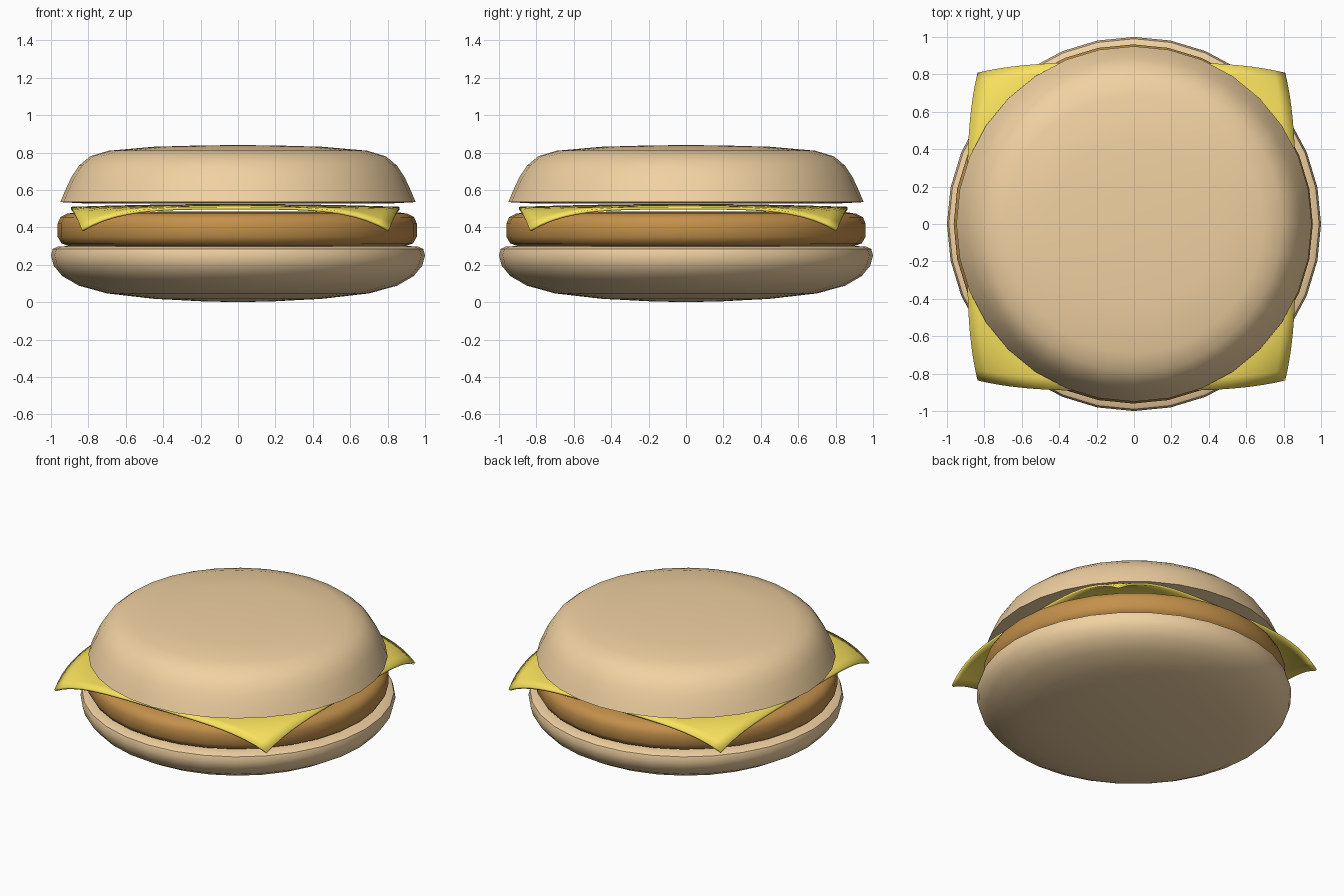
import bpy, bmesh, math

if "Cube" in bpy.data.objects:
    bpy.data.objects.remove(bpy.data.objects["Cube"])


def paint(obj, rgb):
    mat = bpy.data.materials.get(str(rgb)) or bpy.data.materials.new(str(rgb))
    mat.diffuse_color = (*rgb, 1)
    mat.use_nodes = True
    mat.node_tree.nodes["Principled BSDF"].inputs["Base Color"].default_value = mat.diffuse_color
    obj.data.materials.append(mat)


def smooth(obj, angle):
    bpy.ops.object.select_all(action='DESELECT')
    obj.select_set(True)
    bpy.context.view_layer.objects.active = obj
    bpy.ops.object.shade_smooth_by_angle(angle=math.radians(angle))


def finish(name, bm, rgb, angle):
    bmesh.ops.recalc_face_normals(bm, faces=bm.faces[:])
    mesh = bpy.data.meshes.new(name)
    bm.to_mesh(mesh)
    bm.free()
    obj = bpy.data.objects.new(name, mesh)
    bpy.context.collection.objects.link(obj)
    paint(obj, rgb)
    smooth(obj, angle)
    return obj


def lathe(name, profile, rgb, x=0, sides=32):
    """Revolve an (r, z) profile that starts and ends on the axis."""
    bm = bmesh.new()
    verts = [bm.verts.new((r, 0, z)) for r, z in profile]
    edges = [bm.edges.new(pair) for pair in zip(verts, verts[1:])]
    bmesh.ops.spin(bm, geom=verts + edges, cent=(0, 0, 0), axis=(0, 0, 1),
                   angle=math.tau, steps=sides, use_merge=True)
    bmesh.ops.remove_doubles(bm, verts=bm.verts[:], dist=1e-4)
    obj = finish(name, bm, rgb, 50)
    obj.location.x = x
    return obj


BUN = (0.88, 0.64, 0.36)
MEAT = (0.55, 0.28, 0.07)
CHEESE = (0.95, 0.76, 0.11)

# Bottom bun: flat on top, rounded underneath
lathe("bottom_bun", [(0, 0), (0.2, 0.005), (0.45, 0.018), (0.7, 0.047),
                     (0.85, 0.088), (0.94, 0.14), (0.985, 0.195), (1, 0.25),
                     (0.99, 0.285), (0.96, 0.298), (0.9, 0.3), (0, 0.3)], BUN)

# Patty: disc with rounded rim
lathe("patty", [(0, 0.3), (0.9, 0.3), (0.94, 0.315), (0.96, 0.35),
                (0.96, 0.42), (0.945, 0.455), (0.91, 0.473), (0.85, 0.482),
                (0, 0.485)], MEAT, x=-0.004)

# Top bun: domed crown with a sharp lower rim
lathe("top_bun", [(0, 0.527), (0.8, 0.527), (0.95, 0.535), (0.925, 0.595),
                  (0.89, 0.67), (0.85, 0.73), (0.79, 0.78), (0.69, 0.81),
                  (0.45, 0.831), (0.2, 0.838), (0, 0.84)], BUN)

# Cheese slice: square sheet whose corners droop over the patty
bm = bmesh.new()
bmesh.ops.create_grid(bm, x_segments=24, y_segments=24, size=0.878)
for v in bm.verts:
    r = v.co.xy.length
    over = max(0, r - 0.88) ** 2
    pull = 1 - 0.6 * over / max(r, 0.01)
    v.co.x *= pull
    v.co.y *= pull
    v.co.z = 0.525 - 0.015 * min(1, r / 0.88) ** 2 - 0.92 * over
cheese = finish("cheese_slice", bm, CHEESE, 40)
cheese.location = (-0.014, -0.014, 0)
solid = cheese.modifiers.new("thickness", 'SOLIDIFY')
solid.thickness = 0.015
solid.offset = -1
